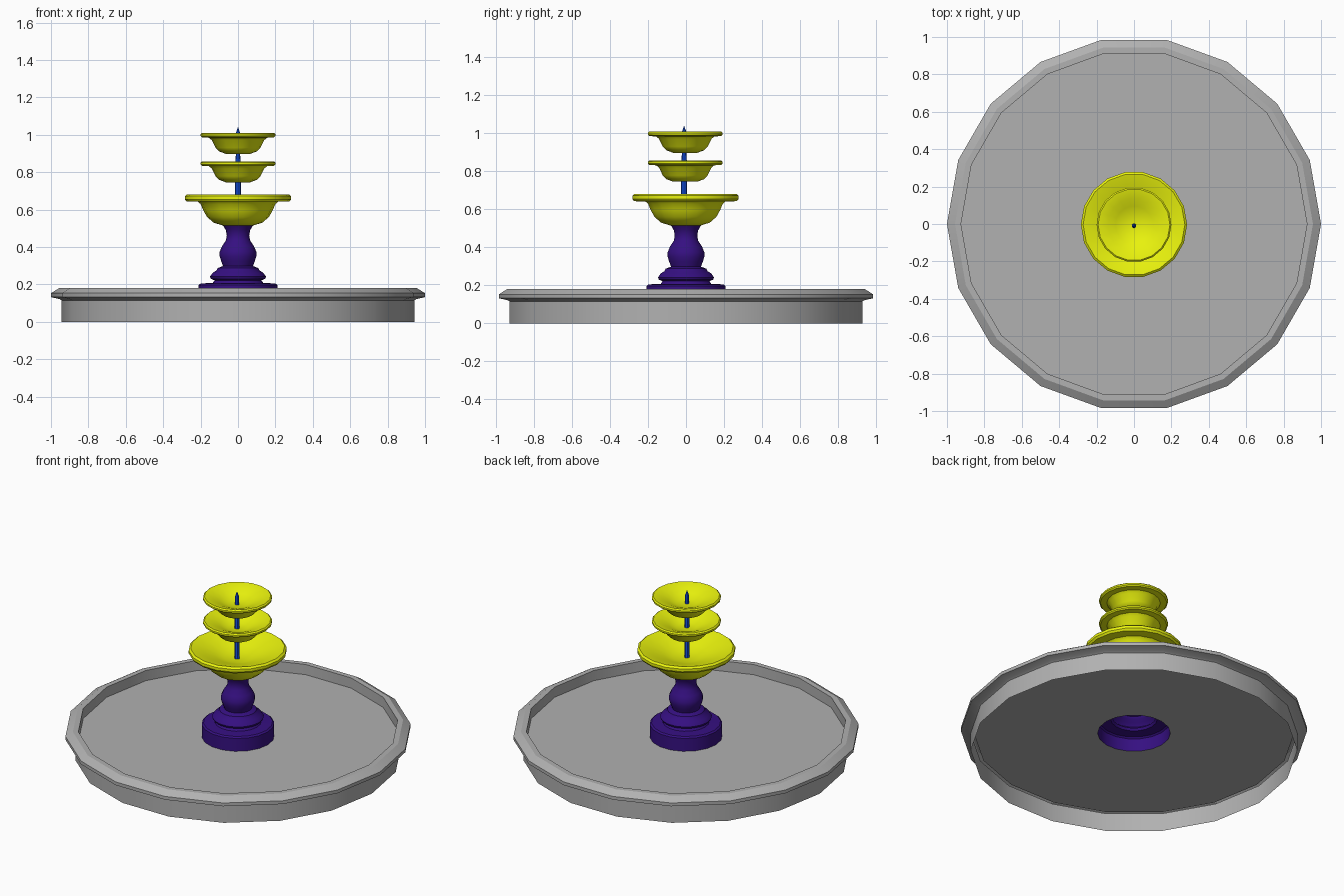
import bpy, bmesh, math

SIDES = 18


def material(name, color):
    m = bpy.data.materials.new(name)
    m.diffuse_color = (*color, 1)
    return m


def lathe(name, profile, mat, sides=SIDES, z=0, y=0, angle=35):
    """Spin an (r, z) profile around the z axis; r = 0 points become poles."""
    bm = bmesh.new()
    rings = []
    for r, h in profile:
        n = sides if r > 0 else 1
        rings.append([bm.verts.new((r * math.cos(2 * math.pi * i / sides),
                                    r * math.sin(2 * math.pi * i / sides) + y, h + z))
                      for i in range(n)])
    for a, b in zip(rings, rings[1:]):
        for i in range(sides):
            j = (i + 1) % sides
            quad = [a[i % len(a)], a[j % len(a)], b[j % len(b)], b[i % len(b)]]
            bm.faces.new(list(dict.fromkeys(quad)))
    me = bpy.data.meshes.new(name)
    bm.to_mesh(me)
    bm.free()
    ob = bpy.data.objects.new(name, me)
    bpy.context.collection.objects.link(ob)
    me.materials.append(mat)
    bpy.ops.object.select_all(action='DESELECT')
    ob.select_set(True)
    bpy.context.view_layer.objects.active = ob
    bpy.ops.object.shade_smooth_by_angle(angle=math.radians(angle))
    return ob


grey = material("grey", (0.44, 0.44, 0.44))
purple = material("purple", (0.036, 0.005, 0.22))
yellow = material("yellow", (0.82, 0.9, 0.004))
blue = material("blue", (0.008, 0.09, 0.85))

# Basin: open-bottomed shell with an overhanging rim and a holed floor
lathe("basin", [(0.943, 0), (0.943, 0.115), (0.955, 0.122), (1.0, 0.132), (1.0, 0.153),
                (0.957, 0.18), (0.925, 0.18), (0.925, 0.115), (0.21, 0.115)],
      grey, angle=25)

# Pedestal: open-bottomed turned column
lathe("pedestal", [(0.21, 0.115), (0.21, 0.197), (0.2, 0.205), (0.135, 0.208),
                   (0.125, 0.222), (0.145, 0.23), (0.15, 0.242), (0.135, 0.262),
                   (0.115, 0.275), (0.108, 0.288), (0.08, 0.298), (0.09, 0.325),
                   (0.098, 0.35), (0.098, 0.375), (0.085, 0.405), (0.065, 0.435),
                   (0.06, 0.46), (0.065, 0.49), (0.08, 0.515)], purple)

# Large bowl
lathe("large_bowl", [(0, 0.515), (0.08, 0.515), (0.13, 0.53), (0.165, 0.56),
                     (0.185, 0.595), (0.2, 0.63), (0.215, 0.642), (0.275, 0.643),
                     (0.284, 0.655), (0.284, 0.672), (0.272, 0.682), (0.262, 0.68),
                     (0.2, 0.66), (0.13, 0.636), (0.08, 0.62), (0, 0.614)],
      yellow, y=-0.003)

# Two matching small bowls
small = [(0, -0.003), (0.065, -0.003), (0.1, 0.01), (0.12, 0.03), (0.14, 0.07),
         (0.155, 0.083), (0.192, 0.085), (0.2, 0.092), (0.2, 0.102), (0.192, 0.109),
         (0.185, 0.108), (0.14, 0.094), (0.1, 0.077), (0.06, 0.06), (0, 0.056)]
lathe("middle_bowl", small, yellow, z=0.749, y=-0.004)
lathe("top_bowl", small, yellow, z=0.901, y=-0.004)

# Water pipes between the bowls and the pointed spout
lathe("lower_pipe", [(0.016, 0.61), (0.015, 0.75)], blue, 8, y=-0.01)
lathe("middle_pipe", [(0.014, 0.8), (0.014, 0.86), (0.011, 0.902)], blue, 8, y=-0.01)
lathe("spout", [(0.012, 0.955), (0.011, 1.01), (0, 1.042)], blue, 8, y=-0.01)
